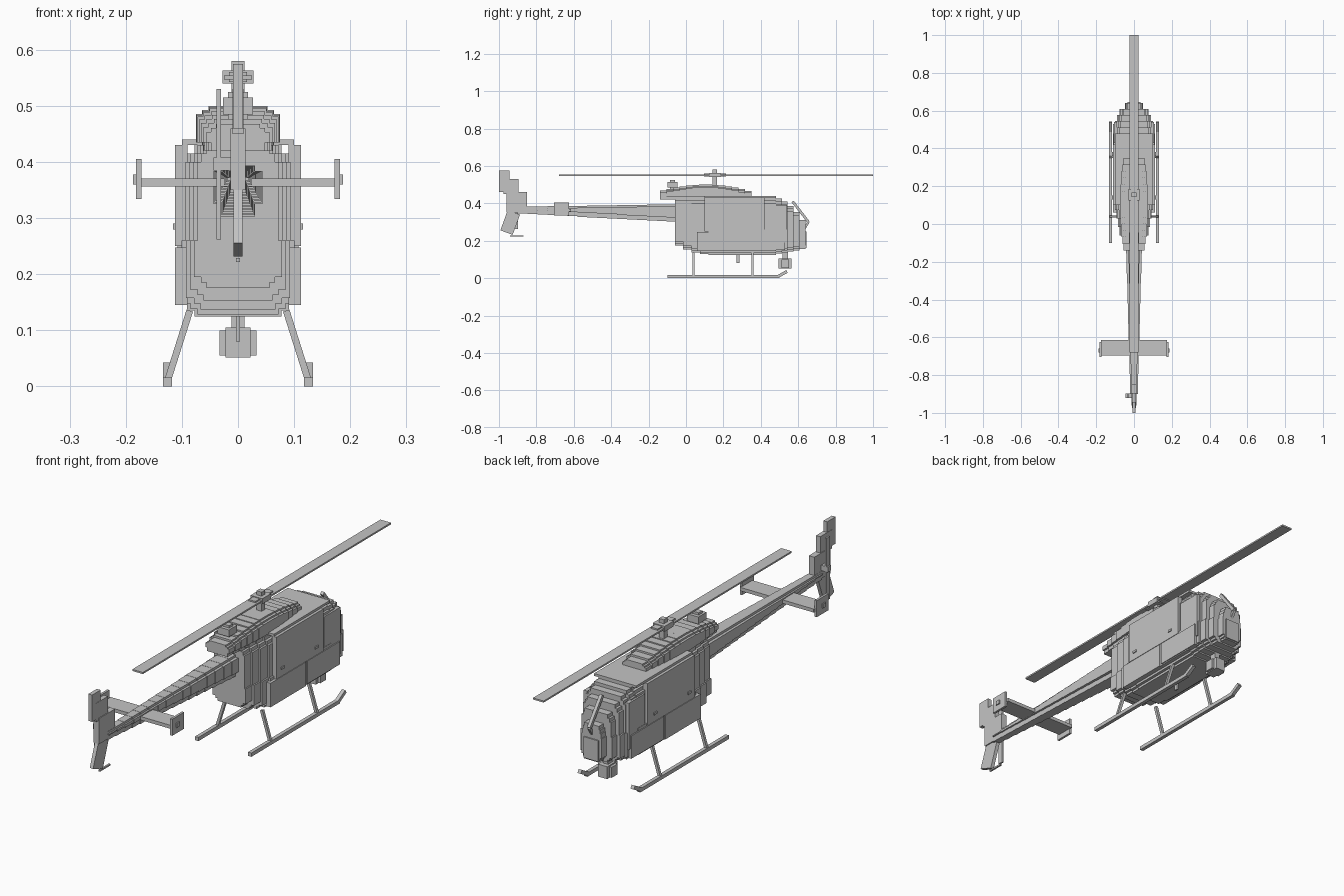
import bpy, bmesh, math
from mathutils import Matrix, Vector

cube = bpy.data.objects.get("Cube")
if cube:
    bpy.data.objects.remove(cube, do_unlink=True)

grey = bpy.data.materials.new("plain grey")
grey.use_nodes = True
grey.diffuse_color = (.55, .55, .55, 1)
grey.node_tree.nodes["Principled BSDF"].inputs["Base Color"].default_value = grey.diffuse_color


def box(half=None, x=None, y=None, z=None, tilt=0):
    """Transform of a block, given a centred half width or an x range, and y and z ranges."""
    ranges = (x or (-half, half), y, z)
    centre = Vector([(low + high) / 2 for low, high in ranges])
    size = Matrix.Diagonal([high - low for low, high in ranges] + [1])
    turn = Matrix.Rotation(math.radians(tilt), 4, 'X')
    return Matrix.Translation(centre) @ turn @ size


def bar(start, end, thickness):
    """Transform of a square bar between two points."""
    start, end = Vector(start), Vector(end)
    along = end - start
    turn = along.to_track_quat('Z', 'Y').to_matrix().to_4x4()
    size = Matrix.Diagonal((thickness, thickness, along.length, 1))
    return Matrix.Translation((start + end) / 2) @ turn @ size


def part(name, *blocks, mirrored=False):
    """One object made of blocks, with a mirror modifier for paired parts."""
    bm = bmesh.new()
    for block in blocks:
        bmesh.ops.create_cube(bm, size=1, matrix=block)
    mesh = bpy.data.meshes.new(name)
    bm.to_mesh(mesh)
    bm.free()
    mesh.materials.append(grey)
    obj = bpy.data.objects.new(name, mesh)
    bpy.context.collection.objects.link(obj)
    if mirrored:
        obj.modifiers.new("Mirror", 'MIRROR')


def blend(start, end, t):
    return start + (end - start) * t


def steps(count, start, end):
    """Equal slices along y, each with its range and its fraction of the way."""
    for i in range(count):
        edges = [blend(start, end, (i + k) / count) for k in range(2)]
        yield (min(edges), max(edges)), (i + 1) / count


def hull_slab(half, y, low, top):
    """Cabin slice: full width low down, stepping in at belly and shoulders."""
    belt = .26
    return [box(half, y=y, z=(low + .02, belt)),
            box(half * .93, y=y, z=(belt, top - .03)),
            box(half * .84, y=y, z=(low + .01, top - .015)),
            box(half * .72, y=y, z=(low, top))]


# Cabin: straight middle, stepped nose and stepped rear
wide, belly, roof = .108, .125, .43
nose_start, rear_start = .48, .12
cabin = hull_slab(wide, (rear_start, nose_start), belly, roof)
for y, t in steps(5, nose_start, .64):
    cabin += hull_slab(wide * math.sqrt(1 - .8 * t * t), y, belly + .03 * t, roof - .12 * t * t)
for y, t in steps(4, rear_start, -.06):
    cabin += hull_slab(wide - .03 * t, y, belly + .05 * t * t, roof)
part("cabin", *cabin)
part("roof_plate", box(.1, y=(.1, nose_start), z=(roof, .44)))

# Side doors, lower panels and handles
side = (.09, .112)
part("side_doors", box(x=side, y=(.1, .42), z=(.25, roof)), mirrored=True)
part("cockpit_doors", box(x=(.09, .107), y=(roof, .54), z=(.19, .39)), mirrored=True)
part("lower_panels",
     box(x=side, y=(.06, .3), z=(.145, .248)),
     box(x=side, y=(.31, .53), z=(.15, .248)), mirrored=True)
part("door_handles",
     *[box(x=(.1, .116), y=(y, y + .02), z=(.28, .29)) for y in (.13, .36)], mirrored=True)

# Nose fittings and belly equipment
part("nose_panel", box(.035, y=(.6, .645), z=(.16, .25)))
part("cable_cutter",
     bar(start=(0, .57, .41), end=(0, .655, .3), thickness=.014),
     bar(start=(0, .655, .3), end=(0, .63, .26), thickness=.012))
part("chin_sensor",
     box(.033, y=(.51, .55), z=(.055, .1)),
     box(.022, y=(.495, .565), z=(.052, .105)),
     box(.012, y=(.515, .545), z=(.1, .14)))
part("belly_antenna", box(.004, y=(.27, .285), z=(.08, belly)))

# Engine cowling: ribbed slices swelling towards the mast
cowling = []
for y, t in steps(14, -.14, .35):
    swell = math.sin(math.pi * blend(.1, .85, t))
    half, top = blend(.04, .075, swell), blend(.44, .5, swell)
    cowling += [box(half, y=y, z=(.435, top - .014)),
                box(half * .86, y=y, z=(.42, top - .007)),
                box(half * .7, y=y, z=(.42, top))]
part("engine_cowling", *cowling)
part("exhaust",
     box(.027, y=(-.1, -.045), z=(.485, .515)),
     box(.018, y=(-.085, -.06), z=(.45, .525)))

# Main rotor
hub_y = .155


def around_hub(reach):
    return (hub_y - reach, hub_y + reach)


part("mast", box(.012, y=around_hub(.012), z=(.48, .58)))
part("rotor_hub",
     box(.028, y=around_hub(.03), z=(.54, .563)),
     box(.016, y=around_hub(.06), z=(.543, .56)))
part("main_rotor", box(.025, y=(-.68, 1), z=(.547, .554)))

# Tail boom: tapering steps
boom = []
for y, t in steps(16, -.05, -.9):
    half, low, top = blend(.045, .02, t), blend(.3, .345, t), blend(.395, .382, t)
    boom += [box(half, y=y, z=(low + .022, top - .01)),
             box(half * .7, y=y, z=(low, top))]
part("tail_boom", *boom)

# Stabiliser with end plates
part("stabiliser", box(.175, y=(-.695, -.615), z=(.356, .371)))
part("stabiliser_end_plates",
     box(x=(.172, .182), y=(-.705, -.625), z=(.334, .405)),
     box(x=(.18, .187), y=(-.68, -.66), z=(.36, .378)), mirrored=True)

# Fins, tail skid and tail rotor
part("tail_fin",
     box(.009, y=(-1, -.943), z=(.46, .575)),
     box(.01, y=(-.975, -.895), z=(.45, .53)),
     box(.013, y=(-.96, -.85), z=(.35, .46)))
part("lower_fin", box(.008, y=(-.975, -.905), z=(.24, .355), tilt=-20))
part("tail_skid", box(.004, y=(-.94, -.87), z=(.222, .229)))
blade_y = (-.92, -.897)
part("tail_rotor", box(x=(-.038, -.03), y=blade_y, z=(.262, .53)))
part("tail_rotor_hub", box(x=(-.044, 0), y=blade_y, z=(.385, .408)))

# Landing gear
skid_x, skid_z, skid_size = .1255, .008, .016
part("skids",
     bar(start=(skid_x, -.1, skid_z), end=(skid_x, .5, skid_z), thickness=skid_size),
     bar(start=(skid_x, .49, skid_z), end=(skid_x, .54, .036), thickness=skid_size),
     mirrored=True)
leg_spots = (.04, .355)
part("skid_legs",
     *[bar(start=(.086, y, .135), end=(skid_x, y, .01), thickness=.012) for y in leg_spots],
     mirrored=True)
